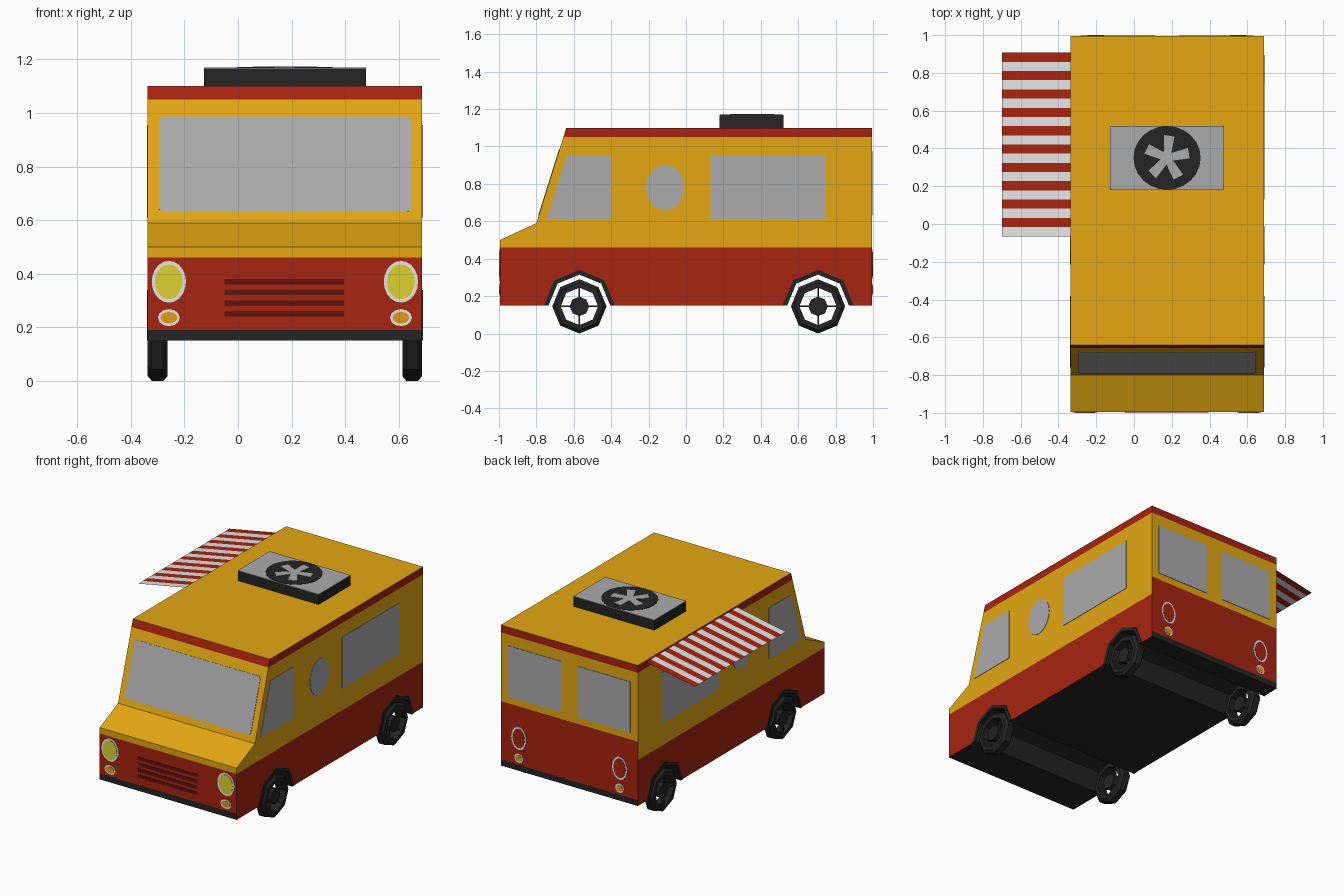
import bpy, bmesh, math
from mathutils import Vector

if "Cube" in bpy.data.objects:
    bpy.data.objects.remove(bpy.data.objects["Cube"])

CX, HW, END = 0.175, 0.512, 0.995       # body centre line, half width, half length
WHEELS = (-0.57, 0.706)


def mat(name, rgb):
    m = bpy.data.materials.new(name)
    m.diffuse_color = (*rgb, 1)
    m.use_nodes = True
    m.node_tree.nodes["Principled BSDF"].inputs["Base Color"].default_value = m.diffuse_color
    return m


YELLOW = mat("yellow paint", (0.78, 0.39, 0.006))
RED = mat("red paint", (0.39, 0.018, 0.005))
BLACK = mat("black rubber", (0.018, 0.018, 0.018))
GRAY = mat("gray glass", (0.41, 0.41, 0.41))
WHITE = mat("white trim", (0.78, 0.78, 0.78))
LAMP = mat("lamp yellow", (0.72, 0.65, 0.03))
ORANGE = mat("indicator orange", (0.75, 0.33, 0.01))
DARKRED = mat("dark red", (0.12, 0.006, 0.004))


def finish(name, bm, *mats):
    bmesh.ops.recalc_face_normals(bm, faces=bm.faces)
    me = bpy.data.meshes.new(name)
    bm.to_mesh(me)
    bm.free()
    for m in mats:
        me.materials.append(m)
    ob = bpy.data.objects.new(name, me)
    bpy.context.collection.objects.link(ob)
    return ob


def prism_bm(pts, o, u, v, depth):
    """Outline in the (u, v) plane, extruded along u x v."""
    o, u, v = Vector(o), Vector(u), Vector(v)
    n = u.cross(v).normalized() * depth
    bm = bmesh.new()
    a = [bm.verts.new(o + u * p + v * q) for p, q in pts]
    b = [bm.verts.new(w.co + n) for w in a]
    bm.faces.new(a)
    bm.faces.new(b[::-1])
    for i in range(len(a)):
        j = (i + 1) % len(a)
        bm.faces.new((a[i], b[i], b[j], a[j]))
    return bm


def plate(name, pts, frame, depth, m):
    return finish(name, prism_bm(pts, *frame, depth), m)


def oval(cu, cv, ru, rv, n=20):
    return [(cu + ru * math.cos(math.tau * i / n), cv + rv * math.sin(math.tau * i / n))
            for i in range(n)]


def rect(u0, u1, v0, v1, r=0.0):
    """Rectangle with optional chamfered corners."""
    if r == 0:
        return [(u0, v0), (u1, v0), (u1, v1), (u0, v1)]
    return [(u0 + r, v0), (u1 - r, v0), (u1, v0 + r), (u1, v1 - r),
            (u1 - r, v1), (u0 + r, v1), (u0, v1 - r), (u0, v0 + r)]


def arc(cy, r, angles):
    return [(cy + r * math.cos(math.radians(a)), 0.15 + r * math.sin(math.radians(a)))
            for a in angles]


# Body: side profile with wheel arches, extruded across, coloured in bands
profile = [(-END, 0.50), (-END, 0.15)]
for wy in WHEELS:
    profile += arc(wy, 0.165, (180, 135, 90, 45, 0))
profile += [(END, 0.15), (END, 1.10), (-0.64, 1.10), (-0.80, 0.59)]
bm = prism_bm(profile, (CX - HW, 0, 0), (0, 1, 0), (0, 0, 1), 2 * HW)
for z in (0.19, 0.46, 0.585, 1.05):
    bmesh.ops.bisect_plane(bm, geom=bm.verts[:] + bm.edges[:] + bm.faces[:],
                           plane_co=(0, 0, z), plane_no=(0, 0, 1))
bmesh.ops.recalc_face_normals(bm, faces=bm.faces)
for f in bm.faces:
    c, n = f.calc_center_median(), f.normal
    tunnel = abs(n.x) < 0.5 and any(math.hypot(c.y - w, c.z - 0.15) < 0.17 for w in WHEELS)
    red_top = 0.585 if n.y > 0.9 else 0.46
    if c.z < 0.19 or tunnel:
        f.material_index = 2
    elif c.z < red_top or (c.z > 1.05 and n.z < 0.9):
        f.material_index = 1
finish("van_body", bm, YELLOW, RED, BLACK)

# Side windows and wheel arch trims, both sides
for s, side in ((1, "right"), (-1, "left")):
    frame = ((CX + s * HW, 0, 0), (0, s, 0), (0, 0, 1))
    shapes = {
        "cab_window": ([(-0.745, 0.61), (-0.40, 0.61), (-0.40, 0.955), (-0.638, 0.955)], GRAY),
        "oval_window": (oval(-0.112, 0.78, 0.102, 0.123), GRAY),
        "serving_window": (rect(0.13, 0.745, 0.61, 0.955), GRAY),
    }
    for wy, end in zip(WHEELS, ("front", "rear")):
        shapes[end + "_arch_trim"] = (arc(wy, 0.19, (0, 45, 90, 135, 180))
                                      + arc(wy, 0.165, (180, 135, 90, 45, 0)), BLACK)
    for name, (pts, m) in shapes.items():
        plate(f"{side}_{name}", [(s * y, z) for y, z in pts], frame, 0.003, m)

# Windscreen on the sloped face
slope = Vector((0, 0.16, 0.51))
length = slope.length
plate("windscreen", rect(-0.47, 0.47, 0.04 * length / 0.51, 0.395 * length / 0.51, 0.012),
      ((CX, -0.80, 0.59), (1, 0, 0), slope.normalized()), 0.003, GRAY)

# Lamps at the front and back, rear windows, grille
FRONT = ((CX, -END, 0), (1, 0, 0), (0, 0, 1))
BACK = ((CX, END, 0), (-1, 0, 0), (0, 0, 1))
for frame, end, off, rx, lens in ((FRONT, "front", 0.433, 0.064, LAMP),
                                  (BACK, "rear", 0.377, 0.056, RED)):
    for s, side in ((1, "a"), (-1, "b")):
        u = s * off
        plate(f"{end}_lamp_bezel_{side}", oval(u, 0.37, rx, 0.078), frame, 0.003, WHITE)
        plate(f"{end}_lamp_lens_{side}", oval(u, 0.37, rx - 0.012, 0.065), frame, 0.005, lens)
        plate(f"{end}_indicator_bezel_{side}", oval(u, 0.236, rx - 0.023, 0.032, 12),
              frame, 0.003, WHITE)
        plate(f"{end}_indicator_{side}", oval(u, 0.236, rx - 0.033, 0.022, 12),
              frame, 0.005, ORANGE)
for s, side in ((1, "left"), (-1, "right")):
    u = sorted((s * 0.062, s * 0.457))
    plate(f"rear_window_{side}", rect(*u, 0.63, 0.975), BACK, 0.003, GRAY)
for i in range(4):
    z = 0.24 + i * 0.04
    plate(f"grille_slot_{i + 1}", rect(-0.225, 0.22, z, z + 0.02), FRONT, 0.003, DARKRED)

# Roof vent with fan
def up(z):
    return ((CX, 0.35, z), (1, 0, 0), (0, 1, 0))


plate("vent_box", rect(-0.302, 0.302, -0.17, 0.17), up(1.10), 0.066, BLACK)
plate("vent_top", rect(-0.302, 0.302, -0.17, 0.17), up(1.166), 0.003, GRAY)
plate("fan_opening", oval(0, 0, 0.178, 0.169, 24), up(1.169), 0.002, BLACK)
for i in range(5):
    a = math.tau * i / 5 + 0.25
    ca, sa = math.cos(a), math.sin(a)
    blade = [(0, -0.018), (0.115, -0.032), (0.12, 0.024), (0, 0.018)]
    plate(f"fan_blade_{i + 1}", [(x * ca - y * sa, x * sa + y * ca) for x, y in blade],
          up(1.171), 0.002, GRAY)

# Striped awning on the left side, a thin sloping sheet
bm = bmesh.new()
N, y0, y1 = 20, -0.065, 0.907
rows = []
for i in range(N + 1):
    y = y0 + (y1 - y0) * i / N
    rows.append((bm.verts.new((CX - HW, y, 1.09)), bm.verts.new((-0.70, y, 1.02))))
for i in range(N):
    (a, b), (c, d) = rows[i], rows[i + 1]
    bm.faces.new((a, c, d, b)).material_index = i % 2
awning = finish("awning", bm, WHITE, RED)
if awning.data.polygons[0].normal.z < 0:
    awning.data.flip_normals()

# Wheels: eight-sided tyre ring, hub and spokes
tyre = [(-0.037, 0.10), (-0.037, 0.127), (-0.022, 0.145),
        (0.022, 0.145), (0.037, 0.127), (0.037, 0.10)]
for wy, end in zip(WHEELS, ("front", "rear")):
    for s, side in ((1, "right"), (-1, "left")):
        wx = CX + s * 0.475
        bm = bmesh.new()
        rings = []
        for k in range(8):
            a = math.tau * k / 8
            rings.append([bm.verts.new((wx + x, wy + r * math.cos(a), 0.145 + r * math.sin(a)))
                          for x, r in tyre])
        for k in range(8):
            p, q = rings[k], rings[(k + 1) % 8]
            for j in range(6):
                m = (j + 1) % 6
                bm.faces.new((p[j], p[m], q[m], q[j]))
        finish(f"{end}_{side}_tyre", bm, BLACK)
        frame = ((wx - 0.03, wy, 0.145), (0, 1, 0), (0, 0, 1))
        plate(f"{end}_{side}_hub", oval(0, 0, 0.052, 0.052, 8), frame, 0.06, BLACK)
        plate(f"{end}_{side}_spoke_a", rect(-0.102, 0.102, -0.004, 0.004), frame, 0.02, BLACK)
        plate(f"{end}_{side}_spoke_b", rect(-0.004, 0.004, -0.102, 0.102), frame, 0.02, BLACK)
